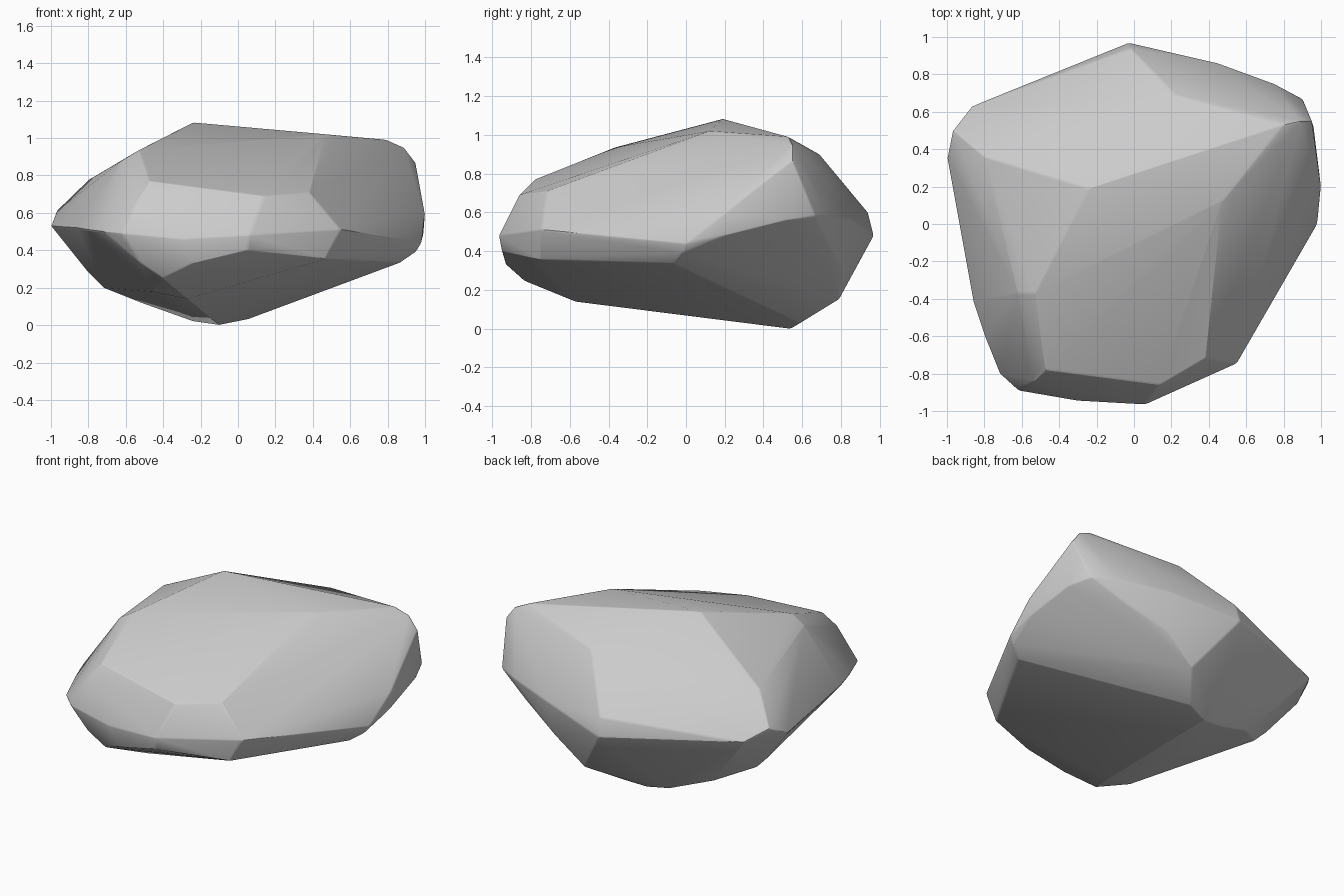
import bpy, bmesh, math

if "Cube" in bpy.data.objects:
    bpy.data.objects.remove(bpy.data.objects["Cube"])

# Corner points of the boulder, from crown to base
CROWN = [(-.24, .19, 1.083), (.8, .53, .99), (.89, .55, .95), (.47, .12, 1.02),
         (.22, .69, .9), (-.53, -.37, .935), (-.62, -.37, .88), (-.8, .36, .775)]
UPPER = [(-.47, -.78, .77), (.14, -.86, .69), (.38, -.72, .71), (-.97, .5, .61),
         (.95, .55, .87), (-.53, -.84, .68), (-.02, .94, .6)]
GIRDLE = [(-1, .35, .53), (-.87, .63, .54), (-.03, .97, .48), (.45, .86, .56),
          (.75, .75, .58), (.9, .67, .58), (1, .2, .6), (.98, 0, .44),
          (.55, -.745, .51), (.06, -.965, .48), (-.3, -.945, .46),
          (-.62, -.89, .49), (-.72, -.8, .5), (-.8, -.6, .51), (-.86, -.42, .52)]
LOWER = [(.87, -.06, .335), (.95, -.02, .39), (.99, .2, .48), (.96, .52, .56),
         (.68, .73, .45), (.41, .81, .32), (.47, -.75, .355), (.05, -.95, .4),
         (-.24, -.93, .33), (-.52, -.85, .33), (-.4, -.84, .25)]
BASE = [(-.27, -.57, .14), (-.46, -.58, .18), (-.1, .54, 0), (.05, .59, .03),
        (.2, .79, .15), (-.24, .52, .02), (-.52, .45, .12), (-.72, .28, .2),
        (-.8, .3, .28)]


def hull(bm):
    """Wrap the points in a convex skin and drop everything inside it."""
    res = bmesh.ops.convex_hull(bm, input=bm.verts)
    inside = {e for e in res["geom_interior"] + res["geom_unused"]
              if isinstance(e, bmesh.types.BMVert)}
    bmesh.ops.delete(bm, geom=list(inside), context='VERTS')


bm = bmesh.new()
for p in CROWN + UPPER + GIRDLE + LOWER + BASE:
    bm.verts.new(p)
hull(bm)

# Merge nearly flat facets
bmesh.ops.dissolve_limit(bm, angle_limit=math.radians(1.5),
                         verts=bm.verts, edges=bm.edges)
bmesh.ops.recalc_face_normals(bm, faces=bm.faces)

mesh = bpy.data.meshes.new("boulder")
bm.to_mesh(mesh)
bm.free()
boulder = bpy.data.objects.new("boulder", mesh)
bpy.context.collection.objects.link(boulder)

# Slightly worn edges, smooth across shallow angles
bev = boulder.modifiers.new("worn_edges", 'BEVEL')
bev.width = 0.01
bev.segments = 2
bev.limit_method = 'ANGLE'
bev.angle_limit = math.radians(22)
bpy.context.view_layer.objects.active = boulder
boulder.select_set(True)
bpy.ops.object.modifier_apply(modifier=bev.name)
bpy.ops.object.shade_smooth_by_angle(angle=math.radians(20))
